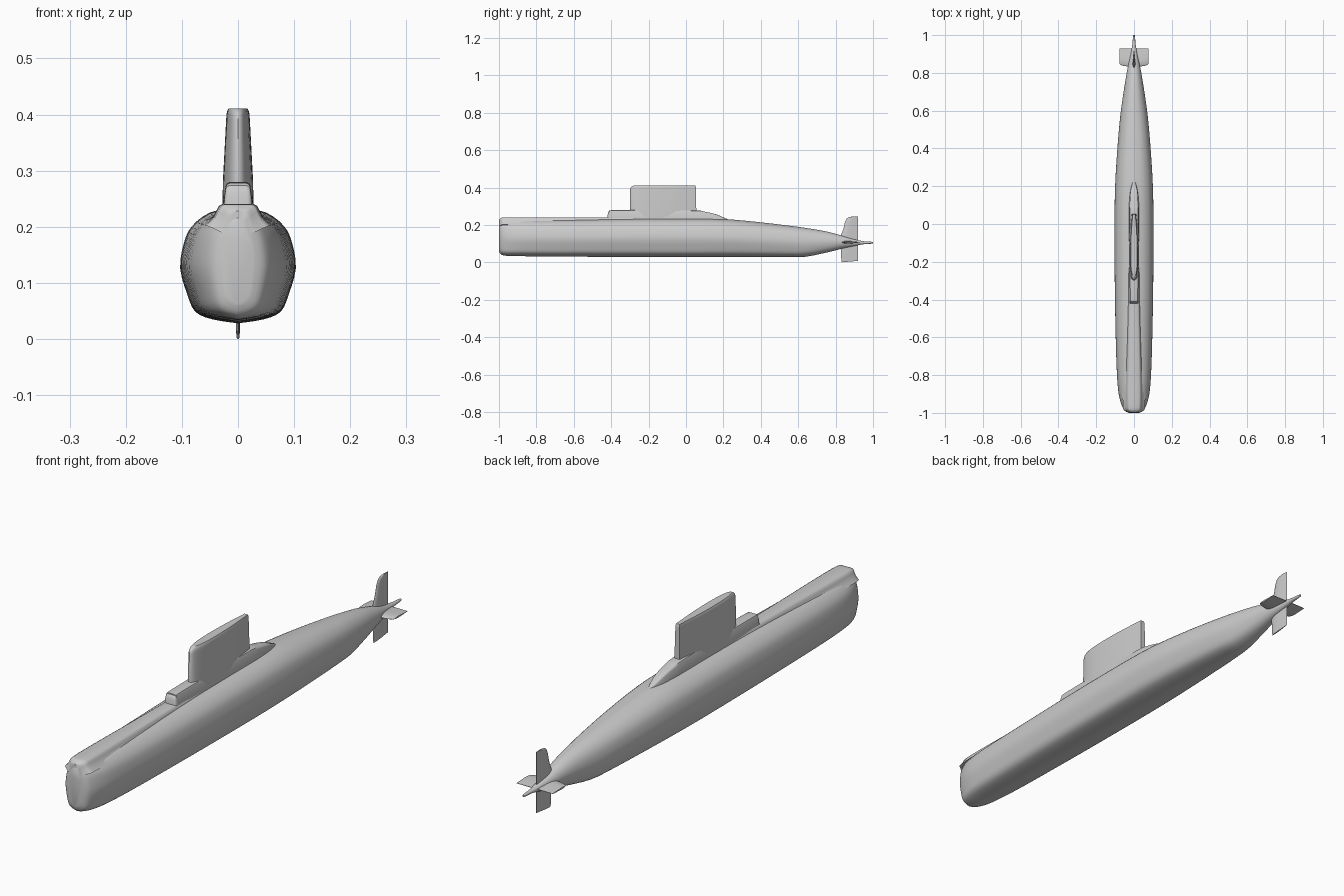
import bpy, bmesh, math

if "Cube" in bpy.data.objects:
    bpy.data.objects.remove(bpy.data.objects["Cube"])


def catmull(pts, n):
    """Smooth curve through tuples of any size, n steps per segment."""
    out = []
    for i in range(len(pts) - 1):
        p0, p1, p2, p3 = (pts[min(max(i + k, 0), len(pts) - 1)] for k in (-1, 0, 1, 2))
        for s in range(n):
            t = s / n
            out.append(tuple(0.5 * (2 * b + (c - a) * t + (2 * a - 5 * b + 4 * c - d) * t * t
                                    + (3 * b - a - 3 * c + d) * t ** 3)
                             for a, b, c, d in zip(p0, p1, p2, p3)))
    return out + [tuple(pts[-1])]


def loft(name, rings, angle=40):
    """Skin closed rings of equal length and cap both ends."""
    bm = bmesh.new()
    vr = [[bm.verts.new(p) for p in r] for r in rings]
    n = len(vr[0])
    for a, b in zip(vr, vr[1:]):
        for i in range(n):
            j = (i + 1) % n
            bm.faces.new((a[i], a[j], b[j], b[i]))
    bm.faces.new(vr[0])
    bm.faces.new(vr[-1])
    bmesh.ops.remove_doubles(bm, verts=bm.verts, dist=1e-6)
    bmesh.ops.recalc_face_normals(bm, faces=bm.faces)
    me = bpy.data.meshes.new(name)
    bm.to_mesh(me)
    bm.free()
    ob = bpy.data.objects.new(name, me)
    bpy.context.collection.objects.link(ob)
    bpy.ops.object.select_all(action='DESELECT')
    ob.select_set(True)
    bpy.context.view_layer.objects.active = ob
    bpy.ops.object.shade_smooth_by_angle(angle=math.radians(angle))
    return ob


def both_sides(half, y):
    """Ring at y from a half section running bottom centre to top centre."""
    return [(x, y, z) for x, z in half] + [(-x, y, z) for x, z in reversed(half) if x > 1e-5]


# hull: V-bottomed section blending to an ellipse at the tail
mid = [(0, 0), (.45, .035), (.74, .1), (.88, .25), (1, .47), (.94, .68), (.8, .83), (.48, .95), (0, 1)]
oval = [(math.cos(a), .5 + .5 * math.sin(a)) for a in (math.radians(-90 + 22.5 * i) for i in range(9))]
# y, half width, bottom, top, tail blend
stations = [(-1, .026, .062, .215, .3), (-.992, .045, .045, .222, .2), (-.975, .058, .037, .226, .1),
            (-.94, .072, .034, .228, 0), (-.88, .084, .033, .229, 0), (-.76, .092, .031, .23, 0),
            (-.55, .098, .03, .232, 0), (-.3, .102, .029, .235, 0), (0, .103, .028, .236, 0),
            (.2, .1, .028, .232, .1), (.4, .088, .028, .214, .2), (.55, .075, .028, .196, .3),
            (.64, .064, .03, .184, .5), (.75, .047, .052, .165, .8), (.83, .033, .072, .144, 1),
            (.9, .018, .087, .123, 1), (.95, .009, .097, .113, 1), (.985, .006, .099, .111, 1),
            (1, .004, .101, .109, 1)]
rings = []
for y, hw, lo, hi, k in catmull(stations, 3):
    half = [(hw * (a * (1 - k) + c * k), lo + (hi - lo) * (b * (1 - k) + d * k))
            for (a, b), (c, d) in zip(mid, oval)]
    half = catmull(half, 3)
    half[0], half[-1] = (0, half[0][1]), (0, half[-1][1])
    rings.append(both_sides(half, y))
loft("hull", rings)

# raised walking deck along the bow: y, half width, top
deck = [(-.999, .018, .228), (-.99, .028, .236), (-.97, .035, .2405), (-.85, .036, .241),
        (-.6, .031, .241), (-.4, .028, .241), (0, .024, .24), (.15, .016, .232)]
rings = []
for y, w, top in catmull(deck, 3):
    half = [(0, .19), (w * 1.65, top - .038), (w * 1.25, top - .025), (w * 1.06, top - .012),
            (w * .95, top - .004), (w * .75, top), (0, top)]
    rings.append(both_sides(half, y))
loft("bow_deck", rings)

# low fairing under the sail
step = [(-.421, .022, .238), (-.417, .025, .262), (-.41, .026, .274), (-.395, .026, .279), (-.25, .027, .28),
        (.04, .027, .278), (.1, .026, .271), (.16, .022, .257), (.2, .015, .241), (.225, .006, .23)]
rings = []
for y, w, top in catmull(step, 3):
    h = top - .2
    half = [(0, .19), (w * 1.1, .2), (w, .2 + h * .45), (w * .85, top - .1 * h),
            (w * .75, top - .03 * h), (w * .55, top), (0, top)]
    rings.append(both_sides(half, y))
loft("sail_fairing", rings)


def blade(name, foil, sections, place, angle=40):
    """Stack foil sections (span, leading y, trailing y, half thickness)."""
    rings = []
    for s, y0, y1, t in sections:
        side = [(y0 + (y1 - y0) * u, t * w) for u, w in foil]
        loop = side + [(y, -x) for y, x in reversed(side) if x > 1e-7]
        rings.append([place(s, y, x) for y, x in loop])
    return loft(name, rings, angle)


def upright(s, y, t):
    return (t, y, s)


# sail
sail_foil = catmull([(0, 0), (.015, .35), (.07, .66), (.2, .93), (.4, 1), (.65, .88), (.85, .64), (1, .42)], 3)
blade("sail", sail_foil, [(.2, -.3, .055, .028), (.28, -.3, .055, .027), (.39, -.299, .053, .0212),
                          (.4, -.295, .053, .0205), (.406, -.289, .052, .0195),
                          (.411, -.278, .05, .017)], upright)

# tail fins
fin_foil = catmull([(0, 0), (.04, .45), (.2, .95), (.4, 1), (.7, .6), (1, .12)], 2)
blade("upper_rudder", fin_foil, [(.1, .815, .92, .008), (.145, .828, .92, .0075), (.18, .842, .92, .0065),
                                 (.215, .85, .92, .0055), (.233, .858, .92, .0045),
                                 (.241, .869, .92, .004), (.2445, .885, .92, .003)], upright)
blade("lower_rudder", fin_foil, [(.1, .825, .92, .006), (.06, .828, .92, .005), (.015, .831, .92, .003),
                                 (.008, .833, .92, .0025)], 
      lambda s, y, t: (t, y, s - .008 * (1 - (y - .831) / .089) * (s < .03)))
for side, label in ((1, "right"), (-1, "left")):
    blade(label + "_stern_plane", fin_foil, [(0, .8, .93, .008), (.025, .832, .93, .007), (.06, .838, .93, .005),
                                             (.074, .845, .93, .004), (.078, .852, .93, .003)],
          lambda s, y, t: (side * s, y, .107 + t))
